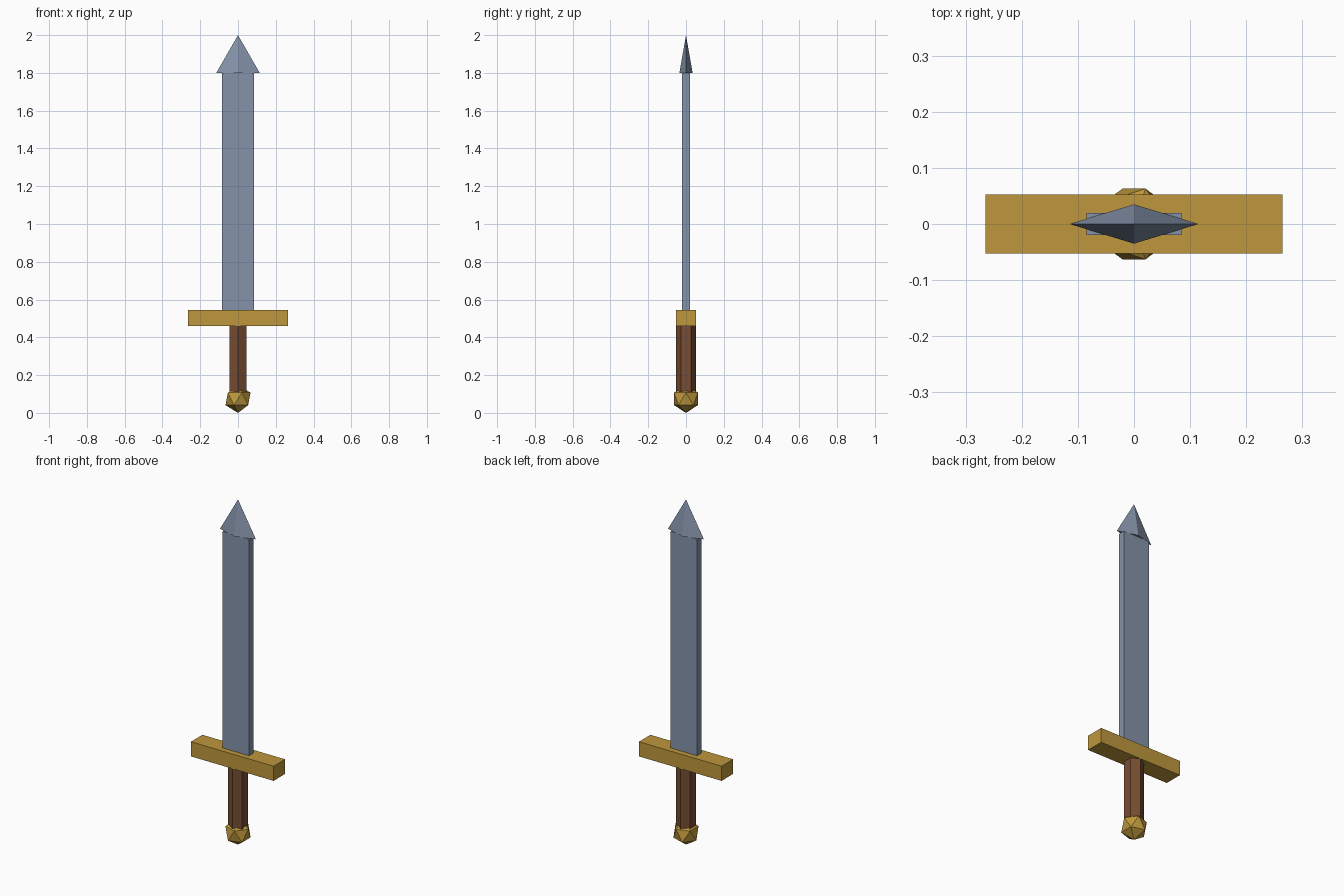
import bpy
import math

if "Cube" in bpy.data.objects:
    bpy.data.objects.remove(bpy.data.objects["Cube"])


def material(name, rgb):
    m = bpy.data.materials.new(name)
    m.diffuse_color = (*rgb, 1.0)
    m.use_nodes = True
    m.node_tree.nodes["Principled BSDF"].inputs["Base Color"].default_value = m.diffuse_color
    return m


steel = material("blue grey steel", (0.235, 0.295, 0.40))
gold = material("gold", (0.51, 0.31, 0.045))
brown = material("brown leather", (0.185, 0.075, 0.032))


def finish(name, mat):
    ob = bpy.context.object
    ob.name = name
    ob.data.materials.append(mat)
    return ob


def box(name, size, z0, z1, mat):
    bpy.ops.mesh.primitive_cube_add(size=1, location=(0, 0, (z0 + z1) / 2))
    ob = finish(name, mat)
    ob.scale = (size[0], size[1], z1 - z0)
    return ob


# Flat blade and crossguard
box("blade", (0.17, 0.04), 0.50, 1.80, steel)
box("crossguard", (0.53, 0.105), 0.46, 0.545, gold)

# Flattened four-sided point, wider than the blade
bpy.ops.mesh.primitive_cone_add(vertices=4, radius1=1, radius2=0, depth=0.2,
                                location=(0, 0, 1.9))
finish("blade_tip", steel).scale = (0.115, 0.035, 1)

# Six-sided grip with an edge facing forward
bpy.ops.mesh.primitive_cylinder_add(vertices=6, radius=0.052, depth=0.40,
                                    location=(0, 0, 0.28))
finish("grip", brown)

# Faceted pommel
bpy.ops.mesh.primitive_ico_sphere_add(subdivisions=1, radius=0.074,
                                      location=(0, 0, 0.074))
finish("pommel", gold)
